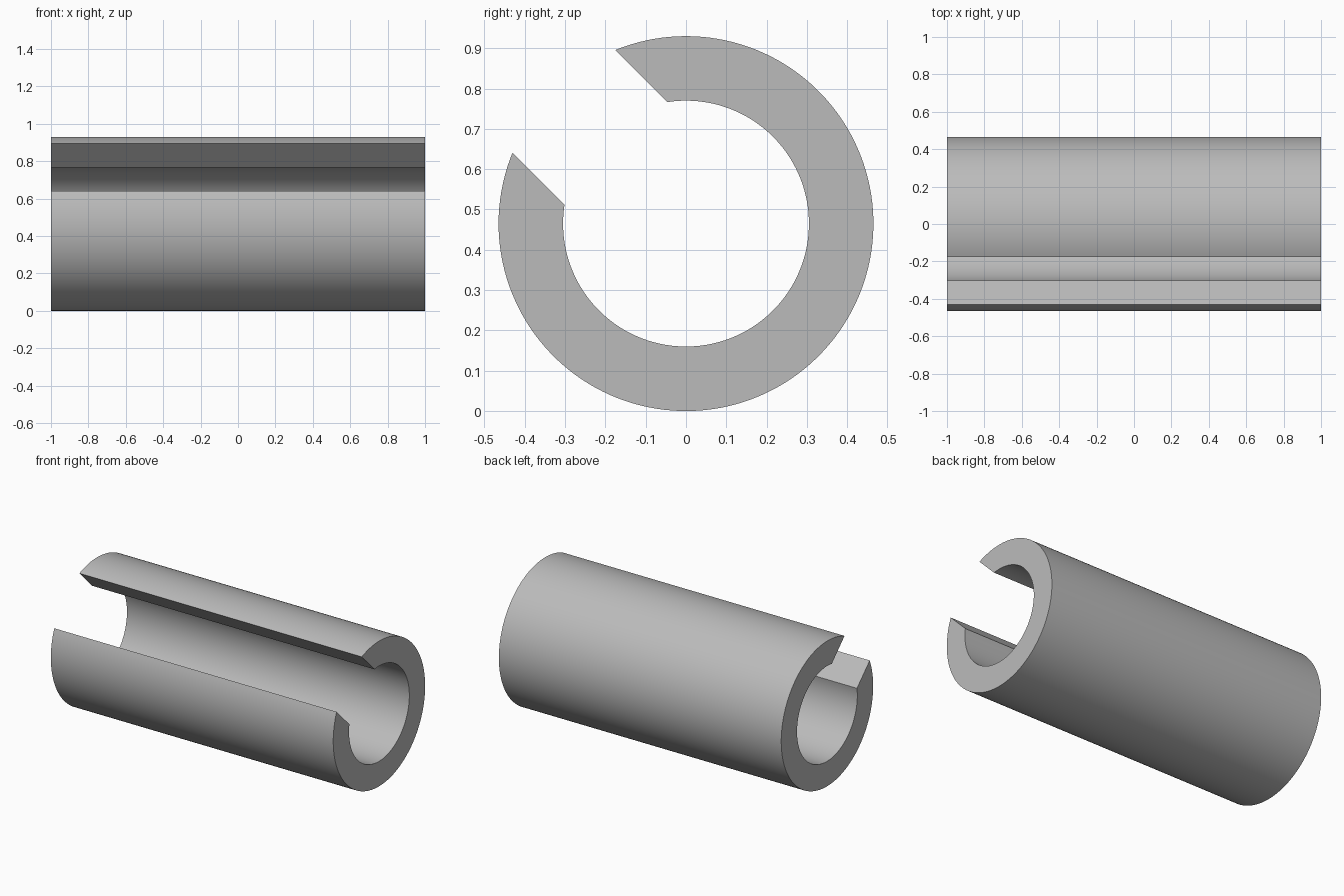
import bpy, bmesh, math
from mathutils import Vector

cube = bpy.data.objects.get("Cube")
if cube:
    bpy.data.objects.remove(cube, do_unlink=True)

OUTER, INNER = 0.465, 0.305
HALF_SLOT = 0.18               # half width of the parallel-sided slot
SLOT_ANGLE = math.radians(135)  # slot direction in the y-z plane
LENGTH = 2.0
STEPS = 128

steel = bpy.data.materials.new("light grey")
steel.use_nodes = True
grey = (0.5, 0.5, 0.5, 1)
steel.diffuse_color = grey
steel.node_tree.nodes["Principled BSDF"].inputs["Base Color"].default_value = grey


def arc(bm, radius):
    """Open ring of points from one slot wall round to the other."""
    gap = math.asin(HALF_SLOT / radius)
    sweep = 2 * math.pi - 2 * gap
    angles = [SLOT_ANGLE + gap + sweep * i / STEPS for i in range(STEPS + 1)]
    return [bm.verts.new((-LENGTH / 2, radius * math.cos(a), OUTER + radius * math.sin(a)))
            for a in angles]


# C-shaped end face, extruded along the length
bm = bmesh.new()
outer, inner = arc(bm, OUTER), arc(bm, INNER)
for i in range(STEPS):
    bm.faces.new((outer[i], outer[i + 1], inner[i + 1], inner[i]))
result = bmesh.ops.extrude_face_region(bm, geom=bm.faces[:])
moved = [g for g in result["geom"] if isinstance(g, bmesh.types.BMVert)]
bmesh.ops.translate(bm, verts=moved, vec=Vector((LENGTH, 0, 0)))
bmesh.ops.recalc_face_normals(bm, faces=bm.faces[:])

mesh = bpy.data.meshes.new("slotted_tube")
bm.to_mesh(mesh)
bm.free()
mesh.materials.append(steel)
tube = bpy.data.objects.new("slotted_tube", mesh)
bpy.context.collection.objects.link(tube)

# Smooth round walls, crisp slot and end edges
bpy.ops.object.select_all(action="DESELECT")
tube.select_set(True)
bpy.context.view_layer.objects.active = tube
bpy.ops.object.shade_smooth_by_angle(angle=math.radians(30))
